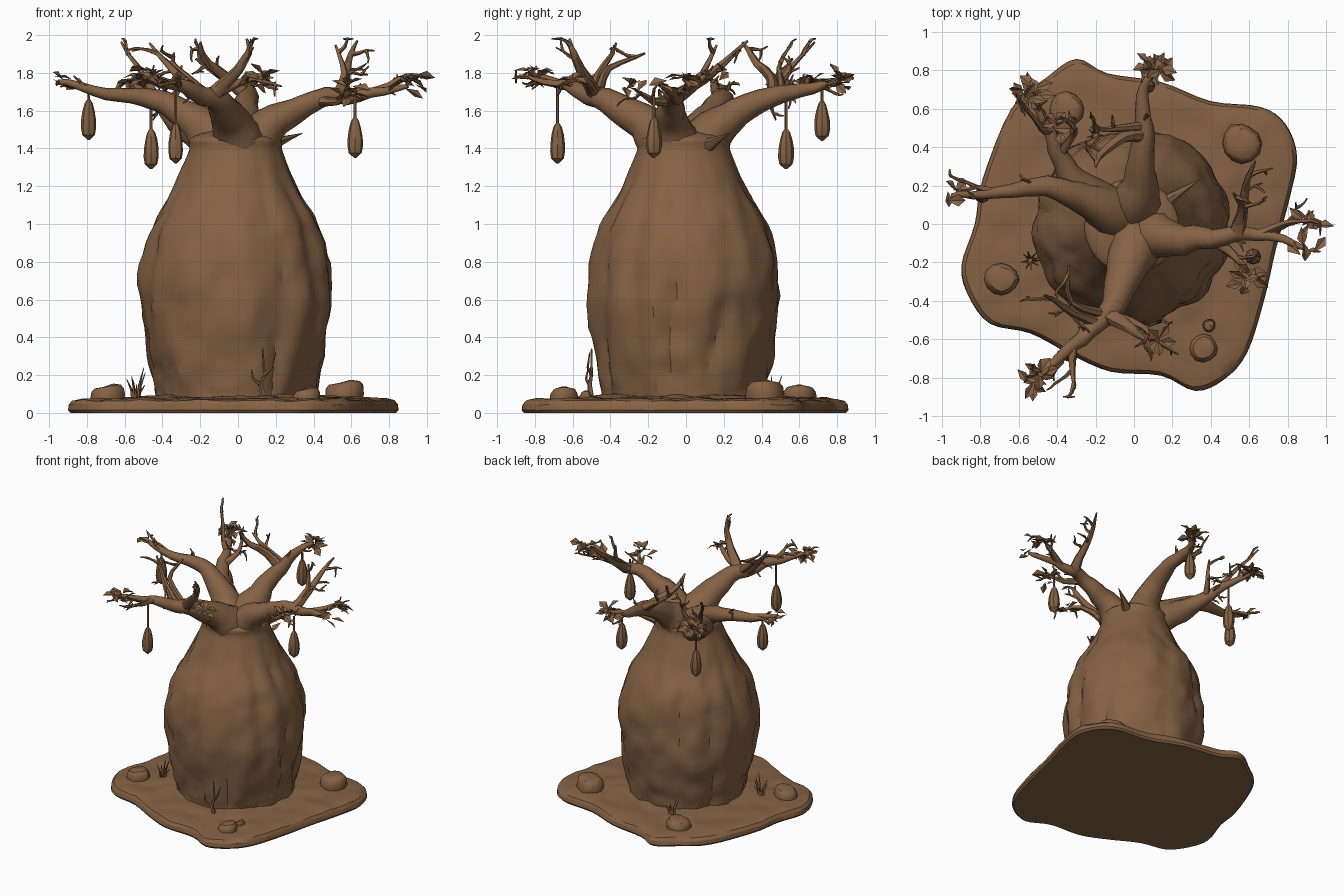
import bpy, bmesh, math, random
from mathutils import Vector, noise

if "Cube" in bpy.data.objects:
    bpy.data.objects.remove(bpy.data.objects["Cube"])

random.seed(11)
bark = bpy.data.materials.new("bark_brown")
bark.diffuse_color = (0.235, 0.122, 0.058, 1)
bark.use_nodes = True
bark.node_tree.nodes["Principled BSDF"].inputs["Base Color"].default_value = bark.diffuse_color


def finish(name, bm, angle=40):
    bmesh.ops.recalc_face_normals(bm, faces=bm.faces)
    me = bpy.data.meshes.new(name)
    bm.to_mesh(me)
    bm.free()
    me.materials.append(bark)
    ob = bpy.data.objects.new(name, me)
    bpy.context.collection.objects.link(ob)
    bpy.ops.object.select_all(action='DESELECT')
    ob.select_set(True)
    bpy.context.view_layer.objects.active = ob
    if angle:
        bpy.ops.object.shade_smooth_by_angle(angle=math.radians(angle))


def loft(bm, rings):
    """Skin closed rings of points and cap both ends."""
    vs = [[bm.verts.new(p) for p in r] for r in rings]
    n = len(vs[0])
    for a, b in zip(vs, vs[1:]):
        for i in range(n):
            j = (i + 1) % n
            bm.faces.new((a[i], a[j], b[j], b[i]))
    bm.faces.new(vs[0])
    bm.faces.new(vs[-1])


def smooth_path(pts, sub, closed=False):
    """Catmull-Rom interpolation through points of any dimension."""
    P = [Vector(p) for p in pts]
    n, out = len(P), []
    for i in range(n if closed else n - 1):
        if closed:
            a, b, c, d = (P[(i + k) % n] for k in (-1, 0, 1, 2))
        else:
            a, b, c, d = P[max(i - 1, 0)], P[i], P[i + 1], P[min(i + 2, n - 1)]
        for s in range(sub):
            t = s / sub
            out.append(0.5 * (2 * b + (c - a) * t + (2 * a - 5 * b + 4 * c - d) * t * t
                              + (3 * b - a - 3 * c + d) * t ** 3))
    if not closed:
        out.append(P[-1])
    return out


def tube(bm, pts, r0, r1, sides=8, sub=2, shape=lambda t: 1, kink=0):
    """Tapered limb through points; radius runs from r0 to r1, times shape(t)."""
    path = smooth_path(pts, sub)
    rings, u, n = [], None, len(path) - 1
    path = [p + noise.noise_vector(p * 9) * kink * min(1, 2 * i / n) for i, p in enumerate(path)]
    for i, p in enumerate(path):
        d = (path[min(i + 1, n)] - path[max(i - 1, 0)]).normalized()
        u = d.orthogonal() if u is None else u - d * u.dot(d)
        u.normalize()
        v = d.cross(u)
        r = (r0 + (r1 - r0) * i / n) * shape(i / n)
        ring = []
        for k in range(sides):
            a = 2 * math.pi * k / sides
            wob = 1 + .12 * noise.noise(p * 6 + Vector((a, 0, 0)))
            ring.append(p + (u * math.cos(a) + v * math.sin(a)) * r * wob)
        rings.append(ring)
    loft(bm, rings)
    return path


def rand_vec(s):
    return Vector([random.uniform(-s, s) for _ in range(3)])


def twig(bm, start, d, length, r, depth=1):
    """Kinked twig with one fork."""
    p, d = Vector(start), Vector(d).normalized()
    pts = [p]
    for k in range(3):
        d = (d + rand_vec(.45)).normalized()
        p = p + d * length / 3
        p = Vector((max(-.96, min(.97, p.x)), max(-.9, min(.9, p.y)), min(p.z, 1.98)))
        pts.append(p)
        if depth and k == 1:
            twig(bm, p, d + rand_vec(1), length * .55, r * .7, 0)
    tube(bm, pts, r, .004, 5, 1)


def leaf_cluster(at, count):
    """Ball of folded diamond leaves."""
    bm = bmesh.new()
    for k in range(count):
        d = Vector((math.cos(k * 2.4), math.sin(k * 2.4), random.uniform(-.7, .9))).normalized()
        length, width = random.uniform(.08, .12), random.uniform(.022, .034)
        side = d.cross(rand_vec(.6) + Vector((0, 0, 1))).normalized()
        b = Vector(at) + rand_vec(.035)
        mid, lift = b + d * length * .6, side.cross(d) * width * .35
        v = [bm.verts.new(p) for p in (b, mid + side * width + lift, b + d * length - lift * .5,
                                       mid - side * width + lift, mid)]
        for i in range(4):
            bm.faces.new((v[i], v[(i + 1) % 4], v[4]))
    finish("leaf_cluster", bm, 0)


def limb(name, main, forks, leaves=20, r0=.165, start=(0, 0, 1.2)):
    """Main limb rising from the neck; each fork is (fraction along limb, radius, points...)."""
    bm = bmesh.new()
    path = tube(bm, [start] + main, r0, .012, 12, 4, lambda t: 1 - .75 * max(0, t - .25) * (1.1 - t) * 2, .02)
    ends = [path]
    for t, r, *pts in forks:
        ends.append(tube(bm, [path[round(t * (len(path) - 1))]] + pts, r, .006, 7, 3, kink=.015))
    for e in ends:
        for f in (.65, .85):
            q = e[int(f * (len(e) - 1))]
            twig(bm, q, Vector((q.x, q.y, .35)) + rand_vec(.5), random.uniform(.1, .15), .014)
    finish(name, bm, 50)
    leaf_cluster(path[-1], leaves)


# trunk: bottle profile with irregular vertical folds and wrinkles
prof = [(.02, .43), (.1, .43), (.3, .465), (.62, .505), (.95, .46), (1.18, .335), (1.38, .25),
        (1.46, .23), (1.51, .05)]
rings = []
for z, r in smooth_path(prof, 6):
    ring = []
    for k in range(80):
        a = 2 * math.pi * k / 80
        c, s = math.cos(a), math.sin(a)
        fade = max(.15, min(1, (1.4 - z) / .3))
        w = a * 5 + 1.1 * math.sin(2 * a + 1) + .7 * noise.noise((c * 2, s * 2, z * 2.2))
        fold = abs(math.sin(w)) ** .5 - .75
        lump = noise.noise((c * 2.6, s * 2.6, z * 3.2)) + .7 * noise.noise((c * 5, s * 5, z * 8))
        crack = max(0, .12 - abs(noise.noise((c * 2 + 5, s * 2, z * 5)))) * 1.6
        rr = r * (1 + fade * (.05 * fold + .05 * lump - .12 * crack))
        ring.append((-.012 + c * rr, -.012 + s * rr, z))
    rings.append(ring)
bm = bmesh.new()
loft(bm, rings)
finish("trunk", bm, 30)

# ground slab
outline = [(-.30, .86), (-.14, .785), (.14, .74), (.40, .64), (.66, .61), (.79, .52), (.85, .35), (.81, .13),
           (.74, -.13), (.68, -.39), (.59, -.67), (.47, -.81), (.32, -.87), (.14, -.79), (-.12, -.77),
           (-.33, -.68), (-.54, -.57), (-.75, -.52), (-.86, -.38), (-.90, -.22), (-.83, 0), (-.79, .23),
           (-.64, .60), (-.46, .76)]
edge = smooth_path(outline, 4, True)
rings = []
for f, z in [(.985, 0), (1, .015), (.995, .045), (.975, .065), (.93, .074), (.85, .076), (.8, .078), (.75, .078),
             (.7, .08), (.65, .082), (.6, .085), (.55, .09), (.3, .1)]:
    amp = .022 * min(1, z * 8)
    rings.append([(p.x * f, p.y * f, z + amp * noise.noise((p.x * f * 9, p.y * f * 9, 0))) for p in edge])
bm = bmesh.new()
loft(bm, rings)
finish("ground_slab", bm, 30)

# five limbs with their large forks
limb("left_limb", [(-.1, .06, 1.42), (-.26, .13, 1.56), (-.46, .19, 1.66), (-.7, .17, 1.69), (-.95, .14, 1.76)],
     [(.8, .02, (-.83, .2, 1.72), (-.91, .23, 1.71))], 4)
limb("back_left_limb", [(-.28, .2, 1.53), (-.39, .35, 1.61), (-.46, .54, 1.68), (-.55, .67, 1.74)],
     [(.7, .03, (-.48, .5, 1.76), (-.62, .68, 1.95)), (.5, .03, (-.33, .45, 1.7), (-.3, .5, 1.83))],
     20, .11, (-.1, .08, 1.4))
limb("back_limb", [(.01, .1, 1.42), (.03, .24, 1.56), (.06, .46, 1.67), (.04, .66, 1.72), (.11, .81, 1.76)],
     [(.6, .042, (-.06, .45, 1.77), (-.18, .35, 1.88), (-.2, .3, 1.96)),
      (.65, .03, (-.1, .5, 1.79), (-.22, .5, 1.88))])
limb("right_limb", [(.08, -.05, 1.4), (.22, -.08, 1.56), (.42, -.08, 1.66), (.64, -.05, 1.68), (.9, -.12, 1.72)],
     [(.68, .045, (.56, .04, 1.74), (.58, .2, 1.85), (.63, .32, 1.97)),
      (.7, .032, (.56, .08, 1.8), (.52, .16, 1.95)),
      (.8, .026, (.8, 0, 1.73), (.9, .02, 1.79)), (.6, .035, (.53, -.17, 1.65), (.6, -.26, 1.7))], 4)
limb("front_limb", [(.01, -.1, 1.42), (-.05, -.27, 1.57), (-.15, -.47, 1.67), (-.32, -.64, 1.73), (-.5, -.8, 1.79)],
     [(.6, .045, (-.04, -.53, 1.77), (.06, -.6, 1.9), (.05, -.62, 1.98)),
      (.6, .03, (.05, -.54, 1.76), (.16, -.64, 1.74)),
      (.66, .04, (-.32, -.46, 1.78), (-.46, -.37, 1.96)),
      (.8, .026, (-.32, -.76, 1.75), (-.31, -.86, 1.8)),
      (.62, .03, (-.33, -.4, 1.82), (-.34, -.22, 1.9))], 20, .175)
for at, n in [((.9, .0, 1.77), 10), ((.58, -.28, 1.7), 10), ((.14, -.62, 1.75), 5), ((-.42, .5, 1.7), 6)]:
    leaf_cluster(at, n)

# broken stub on the neck
bm = bmesh.new()
tube(bm, [(.1, .06, 1.38), (.2, .14, 1.43), (.34, .23, 1.48)], .075, .004, shape=lambda t: 1 - .5 * t)
finish("neck_stub", bm)

# hanging fruit on stems
for x, y, z, top in [(-.79, .15, 1.445, 1.69), (-.46, .53, 1.29, 1.67), (.07, .72, 1.44, 1.71),
                     (.62, -.17, 1.35, 1.68), (-.33, -.68, 1.32, 1.73)]:
    bm = bmesh.new()
    tube(bm, [(x, y, z), (x, y, z + .22)], .045, .04, 8, 6,
         lambda t: .25 + .72 * math.sin(math.pi * t ** .75) if 0 < t < 1 else .12)
    tube(bm, [(x, y, z + .2), (x, y, top)], .008, .008, 5, 1)
    finish("fruit", bm, 25)

# stones: low irregular rounds
for x, y, r, top in [(.56, .42, .105, .165), (-.69, -.29, .085, .145), (.36, -.645, .075, .13),
                     (.39, -.53, .035, .11), (-.35, .6, .09, .14)]:
    bm = bmesh.new()
    rings = []
    for f, z in [(.95, .05), (1, .09), (.93, top - .025), (.75, top - .006), (.35, top)]:
        ring = []
        for k in range(12):
            a = k * math.pi / 6
            q = Vector((math.cos(a), math.sin(a), 0))
            w = r * f * (1 + .2 * noise.noise(q + Vector((x * 9, y * 9, z * 6))))
            ring.append((x + q.x * w, y + q.y * w, z + .01 * q.x))
        rings.append(ring)
    loft(bm, rings)
    finish("stone", bm, 40)

# grass tufts
for x, y, h, count in [(-.54, -.19, .2, 9), (-.2, .46, .14, 7)]:
    bm = bmesh.new()
    for k in range(count):
        l, d = h * random.uniform(.35, 1), Vector((math.cos(k * 2.4), math.sin(k * 2.4), 0))
        b = Vector((x, y, .07))
        tube(bm, [b + d * .015, b + d * .025 + Vector((0, 0, l / 2)), b + d * .05 + Vector((0, 0, l))],
             .011, .002, 3, 1)
    finish("grass_tuft", bm, 0)

# small sapling in front
bm = bmesh.new()
stem = tube(bm, [(.14, -.5, .07), (.12, -.51, .15), (.14, -.5, .2), (.13, -.5, .34)], .017, .004, 5, 1)
tube(bm, [stem[2], (.18, -.52, .24), (.2, -.51, .32)], .011, .003, 5, 1)
tube(bm, [stem[1], (.08, -.53, .18), (.07, -.52, .23)], .011, .003, 5, 1)
finish("sapling", bm)
